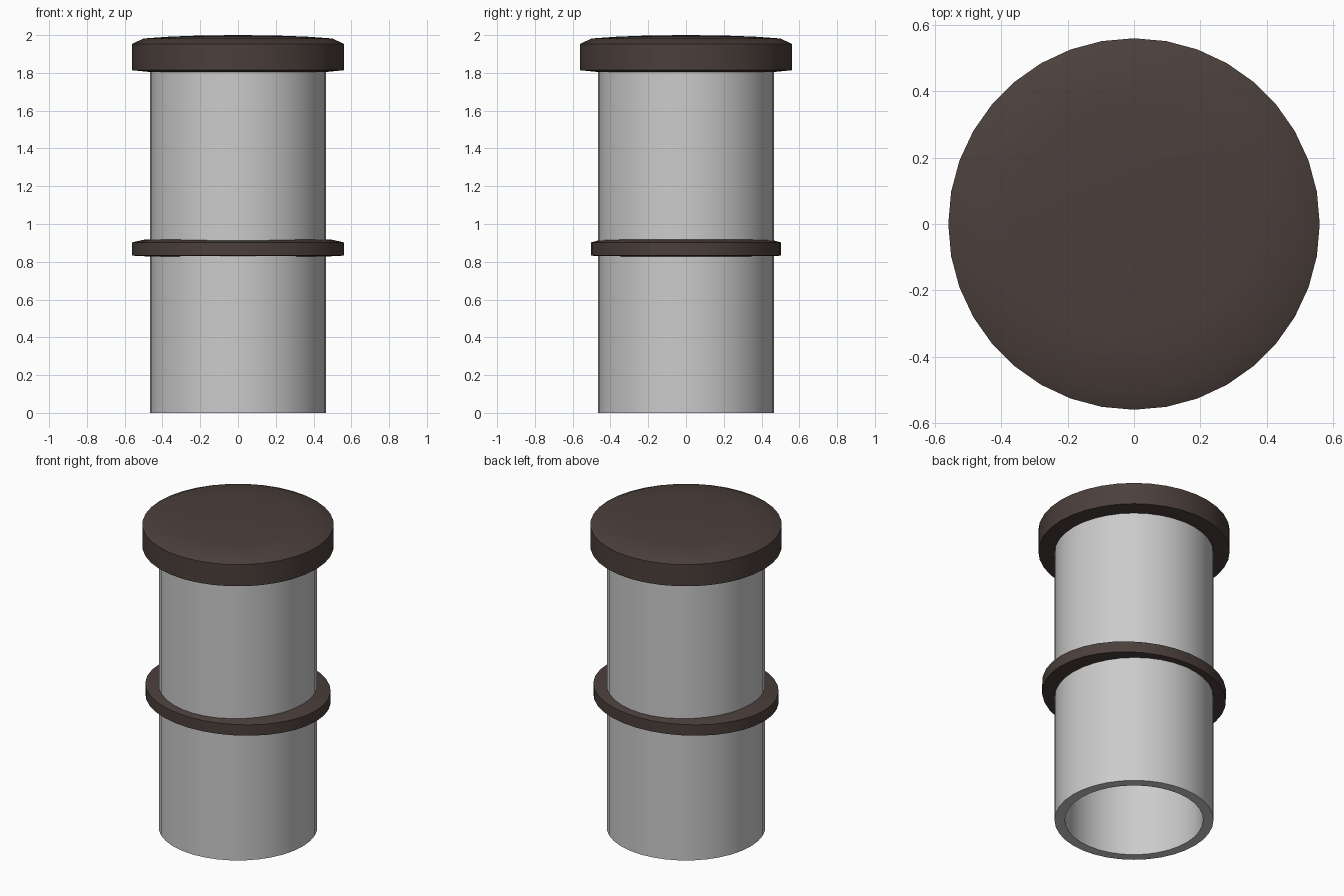
import bpy, bmesh, math

if "Cube" in bpy.data.objects:
    bpy.data.objects.remove(bpy.data.objects["Cube"])

SIDES = 36


def lathe(name, profile, closed=False, scale_y=1.0, mat=None):
    """Spin an (r, z) profile around z; r = 0 makes a pole."""
    bm = bmesh.new()
    rings = []
    for r, z in profile:
        if r == 0:
            rings.append([bm.verts.new((0, 0, z))] * SIDES)
        else:
            rings.append([bm.verts.new((r * math.cos(2 * math.pi * i / SIDES),
                                        r * scale_y * math.sin(2 * math.pi * i / SIDES), z))
                          for i in range(SIDES)])
    pairs = list(zip(rings, rings[1:]))
    if closed:
        pairs.append((rings[-1], rings[0]))
    for a, b in pairs:
        for i in range(SIDES):
            j = (i + 1) % SIDES
            corners = list(dict.fromkeys((a[i], a[j], b[j], b[i])))
            bm.faces.new(corners)
    bmesh.ops.recalc_face_normals(bm, faces=bm.faces)
    mesh = bpy.data.meshes.new(name)
    bm.to_mesh(mesh)
    bm.free()
    obj = bpy.data.objects.new(name, mesh)
    bpy.context.collection.objects.link(obj)
    if mat:
        mesh.materials.append(mat)
    bpy.ops.object.select_all(action='DESELECT')
    obj.select_set(True)
    bpy.context.view_layer.objects.active = obj
    bpy.ops.object.shade_smooth_by_angle(angle=math.radians(30))
    return obj


brown = bpy.data.materials.new("dark_brown")
brown.diffuse_color = (0.07, 0.05, 0.044, 1)
brown.use_nodes = True
brown.node_tree.nodes["Principled BSDF"].inputs["Base Color"].default_value = brown.diffuse_color

# Hollow grey pipe
lathe("pipe", [(0.465, 0), (0.465, 1.85), (0.405, 1.85), (0.405, 0)], closed=True)

# Domed disc profile, heights relative to its underside
disc = [(0, 0), (0.469, 0), (0.56, 0.009), (0.56, 0.149), (0.50, 0.177),
        (0.36, 0.187), (0.2, 0.193), (0, 0.195)]

# Cap on top
lathe("cap", [(r, 1.805 + h) for r, h in disc], mat=brown)

# Middle collar: the same disc, thinner and slightly oval
lathe("collar", [(r, 0.828 + h * 0.5) for r, h in disc], scale_y=0.9, mat=brown)
